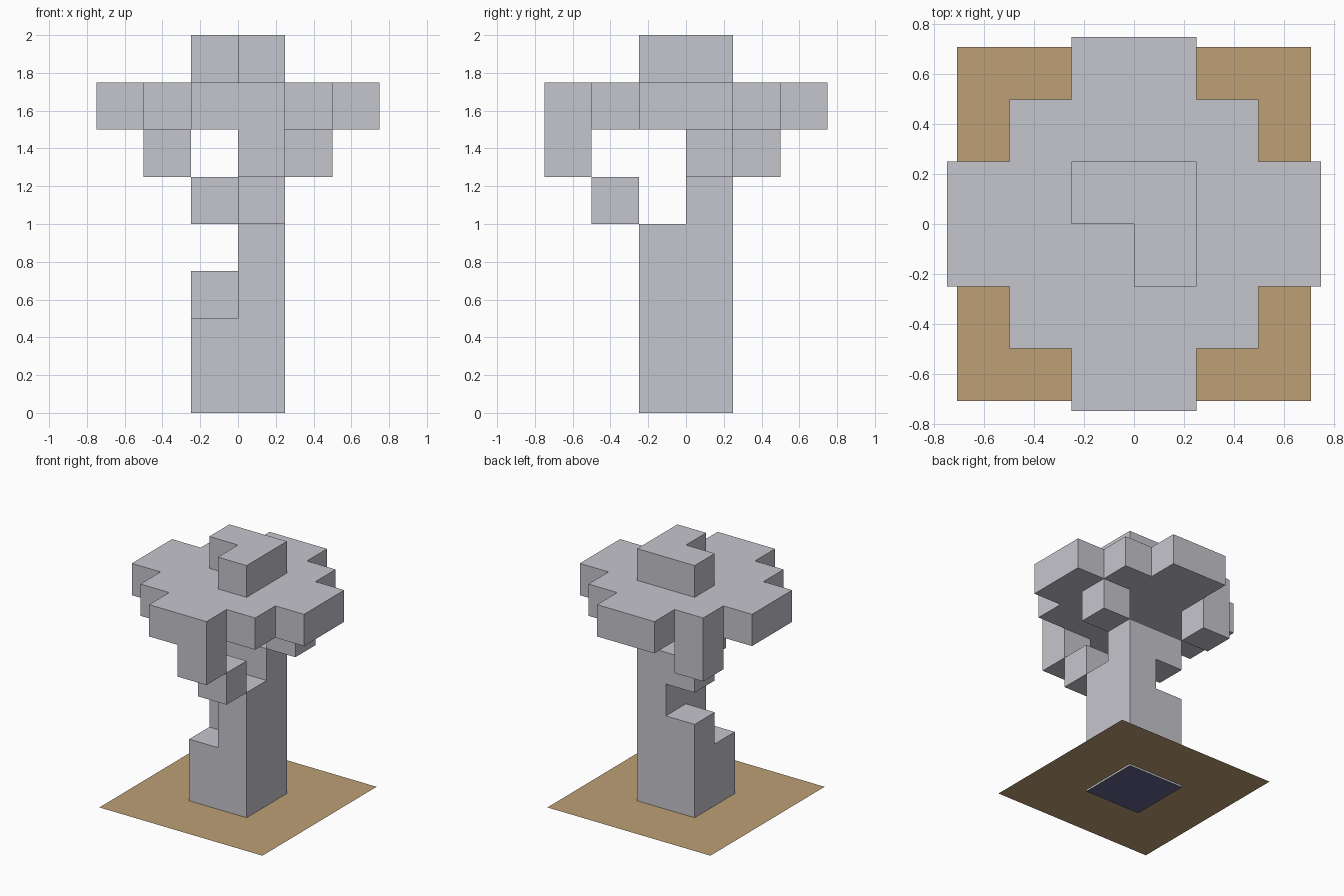
import bpy, bmesh
from mathutils import Vector

if "Cube" in bpy.data.objects:
    bpy.data.objects.remove(bpy.data.objects["Cube"])

U = 0.25          # edge length of one block
GROUND = 0.015    # height of the ground sheet


def material(name, rgb):
    m = bpy.data.materials.new(name)
    m.diffuse_color = (*rgb, 1.0)
    m.use_nodes = True
    m.node_tree.nodes["Principled BSDF"].inputs["Base Color"].default_value = m.diffuse_color
    return m


stone = material("pale_grey", (0.56, 0.56, 0.61))
earth = material("tan", (0.51, 0.35, 0.18))
navy = material("dull_navy", (0.125, 0.125, 0.27))

# Block cells (x, y, z); x and y run from -3 to 2, z from 0 to 7
quad = [(-1, -1), (-1, 0), (0, -1), (0, 0)]


def layer(cells, z):
    return {(x, y, z) for x, y in cells}


parts = {
    # Broken, spiralling trunk
    "trunk": (layer(quad, 0) | layer(quad, 1)
              | layer([(0, -1), (0, 0), (-1, 0)], 2)
              | layer([(0, -1), (0, 0)], 3)
              | layer([(0, 0), (-1, 0)], 4)),
    # Branch blocks stepping outwards under the canopy
    "branches": layer([(0, -2)], 4) | layer([(0, -3), (1, 0), (-2, 1)], 5),
    # Stepped cross-shaped canopy slab
    "canopy": {(x, y, 6) for x in range(-3, 3) for y in range(-3, 3)
               if abs(x + .5) + abs(y + .5) <= 3},
    # L-shaped cap
    "crown": layer([(-1, 0), (0, 0), (0, -1)], 7),
}
filled = set().union(*parts.values())


def finish(bm, name, mat):
    me = bpy.data.meshes.new(name)
    bm.to_mesh(me)
    bm.free()
    me.materials.append(mat)
    ob = bpy.data.objects.new(name, me)
    bpy.context.collection.objects.link(ob)
    return ob


def build_blocks(name, cells):
    """Skin the cells, leaving out faces shared by two blocks."""
    bm = bmesh.new()
    for c in sorted(cells):
        for axis in range(3):
            for side in (-1, 1):
                n = [0, 0, 0]
                n[axis] = side
                if tuple(c[i] + n[i] for i in range(3)) in filled:
                    continue
                a, b = (axis + 1) % 3, (axis + 2) % 3
                ring = []
                for da, db in ((0, 0), (1, 0), (1, 1), (0, 1)):
                    p = Vector(c)
                    p[axis] += (side + 1) // 2
                    p[a] += da
                    p[b] += db
                    ring.append(bm.verts.new(p * U))
                bm.faces.new(ring if side > 0 else ring[::-1])
    bmesh.ops.remove_doubles(bm, verts=bm.verts[:], dist=1e-4)
    bmesh.ops.dissolve_limit(bm, angle_limit=0.01,
                             verts=bm.verts[:], edges=bm.edges[:])
    return finish(bm, name, stone)


for part, cells in parts.items():
    ob = build_blocks(part, cells)
    if part == "trunk":
        # Dark underside of the trunk
        ob.data.materials.append(navy)
        for f in ob.data.polygons:
            if f.normal.z < -0.9 and f.center.z < 0.01:
                f.material_index = 1

# Ground sheet
bm = bmesh.new()
h = 0.71
bm.faces.new([bm.verts.new((x, y, GROUND))
              for x, y in ((-h, -h), (h, -h), (h, h), (-h, h))])
finish(bm, "ground_sheet", earth)
